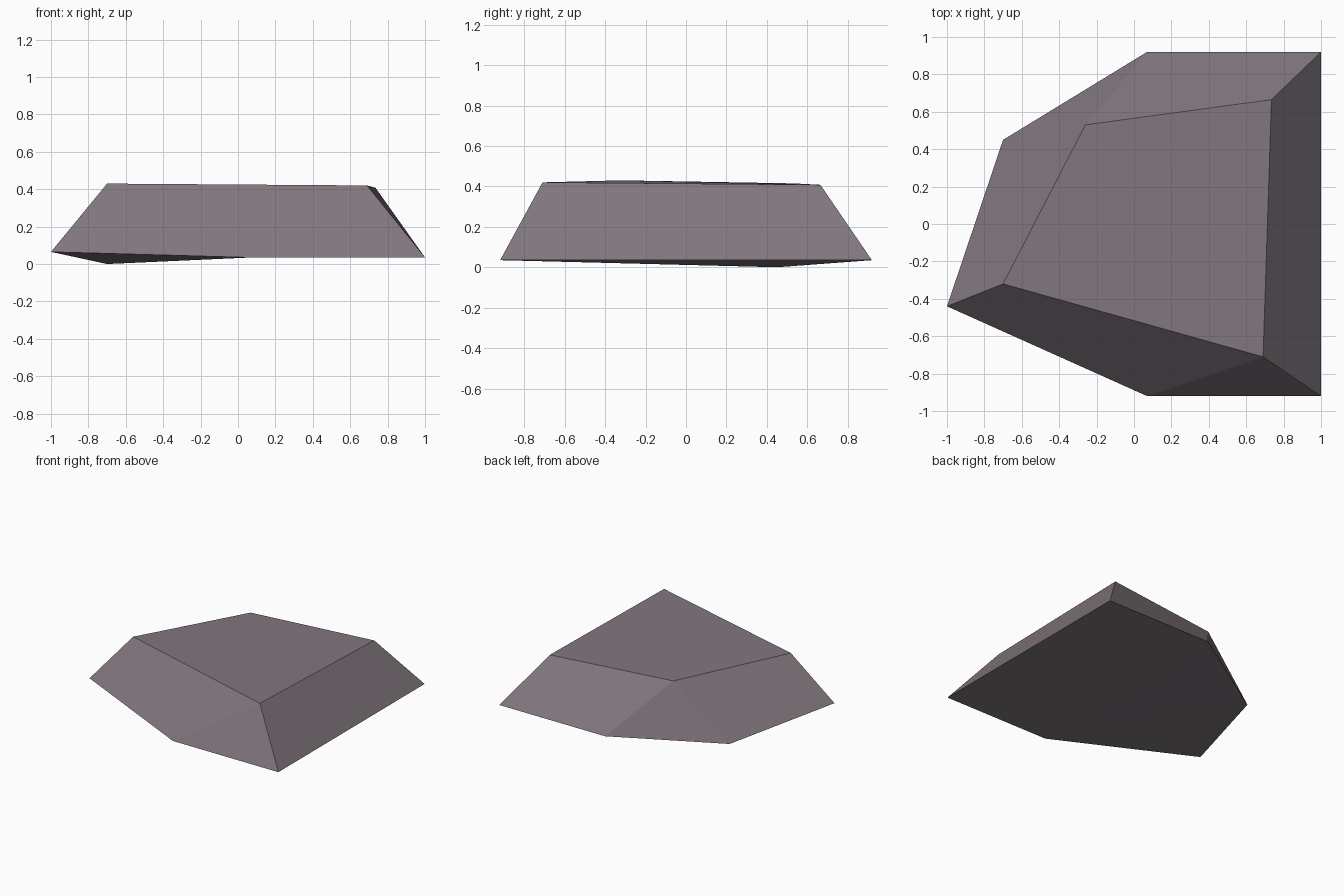
import bpy
import bmesh

cube = bpy.data.objects.get("Cube")
if cube:
    bpy.data.objects.remove(cube, do_unlink=True)

# Stone colour
stone = bpy.data.materials.new("grey_mauve_stone")
colour = (0.22, 0.185, 0.21, 1)
stone.use_nodes = True
stone.diffuse_color = colour
stone.node_tree.nodes["Principled BSDF"].inputs["Base Color"].default_value = colour

# Lower and upper outlines of the rock, counter-clockwise
base = {
    "left_tip": (-1.0, -0.44, 0.065),
    "front_mid": (0.07, -0.92, 0.035),
    "front_corner": (1.0, -0.92, 0.035),
    "back_corner": (1.0, 0.92, 0.035),
    "back_mid": (0.07, 0.92, 0.035),
    "back_tip": (-0.70, 0.45, 0.0),
}
top = {
    "top_left": (-0.70, -0.32, 0.43),
    "top_front": (0.69, -0.71, 0.42),
    "top_right": (0.735, 0.665, 0.408),
    "top_back": (-0.26, 0.53, 0.415),
}

# Facets joining the outlines
facets = [
    "top_left top_front top_right",
    "top_left top_right top_back",
    "left_tip front_mid top_front top_left",
    "front_mid front_corner top_front",
    "front_corner back_corner top_right top_front",
    "back_corner back_mid top_back top_right",
    "back_mid back_tip top_back",
    "back_tip left_tip top_left top_back",
    "left_tip back_tip front_mid",
    "front_mid back_tip back_mid",
    "front_mid back_mid back_corner front_corner",
]

bm = bmesh.new()
corners = {name: bm.verts.new(co) for name, co in {**base, **top}.items()}
for facet in facets:
    bm.faces.new([corners[name] for name in facet.split()])
bmesh.ops.recalc_face_normals(bm, faces=bm.faces[:])

mesh = bpy.data.meshes.new("flat_rock")
bm.to_mesh(mesh)
bm.free()
mesh.materials.append(stone)
rock = bpy.data.objects.new("flat_rock", mesh)
bpy.context.collection.objects.link(rock)
